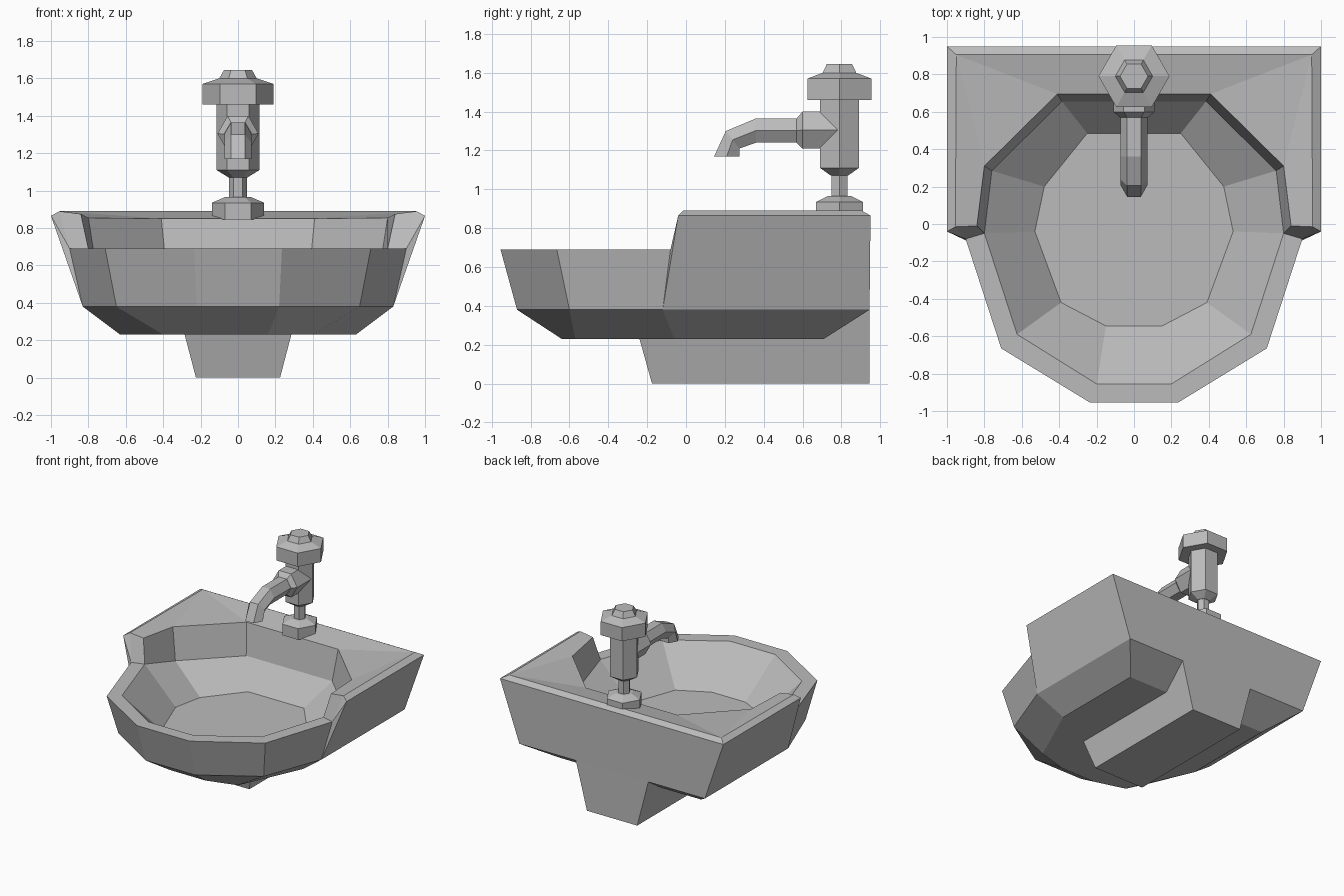
import bpy, bmesh
from math import cos, sin, pi

cube = bpy.data.objects.get("Cube")
if cube:
    bpy.data.objects.remove(cube)

grey = bpy.data.materials.new("plain_grey")
grey.use_nodes = True
grey.diffuse_color = (0.5, 0.5, 0.5, 1)
grey.node_tree.nodes["Principled BSDF"].inputs["Base Color"].default_value = (0.5, 0.5, 0.5, 1)


def finish(bm, name):
    """Turn a bmesh into a flat shaded grey object."""
    bmesh.ops.recalc_face_normals(bm, faces=bm.faces)
    mesh = bpy.data.meshes.new(name)
    bm.to_mesh(mesh)
    bm.free()
    mesh.materials.append(grey)
    obj = bpy.data.objects.new(name, mesh)
    bpy.context.collection.objects.link(obj)
    return obj


def face(bm, *verts):
    bm.faces.new(list(dict.fromkeys(verts)))


def strip(bm, a, b, closed=False):
    """Bridge two equally long rows of vertices."""
    for i in range(len(a) - (0 if closed else 1)):
        j = (i + 1) % len(a)
        face(bm, a[i], a[j], b[j], b[i])


def loft(name, rings):
    """Closed tube through rings of points, with flat ends."""
    bm = bmesh.new()
    rows = [[bm.verts.new(p) for p in ring] for ring in rings]
    for a, b in zip(rows, rows[1:]):
        strip(bm, a, b, True)
    face(bm, *rows[0])
    face(bm, *rows[-1])
    return finish(bm, name)


# Basin: half outlines run from front to back and are mirrored in x
bm = bmesh.new()


def half(points):
    right = [bm.verts.new(p) for p in points]
    left = [bm.verts.new((-x, y, z)) for x, y, z in points]
    return right, left


def back_row(h):
    return h[0] + h[1][::-1]


def front_row(h):
    return h[0][::-1] + h[1]


base = half([(.16, -.64, .23), (.40, -.57, .23), (.63, -.06, .23), (.63, .71, .23)])
belly = half([(.22, -.87, .38), (.65, -.60, .38), (.83, -.12, .38), (.83, .945, .38)])
rim = half([(.235, -.955, .69), (.71, -.665, .69), (.90, -.08, .69)])
inner = half([(.20, -.855, .69), (.625, -.59, .69), (.80, -.05, .69),
              (.76, .285, .60), (.385, .655, .60)])
floor = half([(.15, -.545, .41), (.39, -.42, .41), (.53, -.04, .41),
              (.48, .20, .41), (.25, .485, .41)])
edge = half([(1, -.04, .865), (1, .95, .865)])
ridge = half([(.955, -.015, .89), (.95, .905, .89)])
recess = half([(.84, -.01, .875), (.80, .31, .855), (.41, .695, .85)])

# Underside, front shell and rolled rim
face(bm, *back_row(base))
strip(bm, back_row(base), back_row(belly), True)
strip(bm, front_row([s[:3] for s in belly]), front_row(rim))
strip(bm, front_row(rim), front_row([s[:3] for s in inner]))

# Bowl interior and the recessed wall behind it
face(bm, *back_row(floor))
strip(bm, back_row(floor), back_row(inner), True)
strip(bm, back_row([s[2:] for s in inner]), back_row(recess))

# Raised back block: bevel, deck, back, sides and wing fronts
strip(bm, back_row(edge), back_row(ridge))
strip(bm, back_row([[s[0], s[1], s[1]] for s in ridge]), back_row(recess))
strip(bm, back_row([s[2:] for s in belly]), back_row(edge))
for s in range(2):
    face(bm, belly[s][2], edge[s][0], rim[s][2])
    face(bm, rim[s][2], edge[s][0], ridge[s][0])
    face(bm, rim[s][2], ridge[s][0], recess[s][0], inner[s][2])
finish(bm, "basin")

# Bracket under the basin, tapering downwards
profile = [(.945, 0), (-.175, 0), (-.245, .25), (.69, .25), (.945, .38)]
loft("wall_bracket", [[(side * (.225 + .262 * z), y, z) for y, z in profile]
                      for side in (-1, 1)])


# Tap: six sided turned parts on one upright axis
def turned(name, outline):
    loft(name, [[(r * cos(i * pi / 3), .79 + r * sin(i * pi / 3), z) for i in range(6)]
                for r, z in outline])


turned("tap_flange", [(.14, .845), (.14, .935), (.07, .965)])
turned("tap_stem", [(.047, .95), (.047, 1.09)])
turned("tap_body", [(.05, 1.07), (.115, 1.11), (.115, 1.47)])
turned("tap_handle", [(.19, 1.46), (.19, 1.57), (.10, 1.60), (.075, 1.645)])


# Spout sections: half width, then top and bottom points in side view
def section(r, yt, zt, yb, zb):
    ring = []
    for i in range(6):
        a = i * pi / 3
        t = .5 + .5 * sin(a) / sin(pi / 3)
        ring.append((r * cos(a), yb + (yt - yb) * t, zb + (zt - zb) * t))
    return ring


loft("spout_collar", [section(.11, .79, 1.40, .79, 1.21),
                      section(.11, .60, 1.40, .60, 1.21),
                      section(.075, .57, 1.365, .57, 1.24)])
loft("spout", [section(.073, .60, 1.365, .60, 1.24),
               section(.073, .36, 1.365, .36, 1.24),
               section(.073, .205, 1.30, .275, 1.21),
               section(.073, .145, 1.17, .275, 1.17)])
